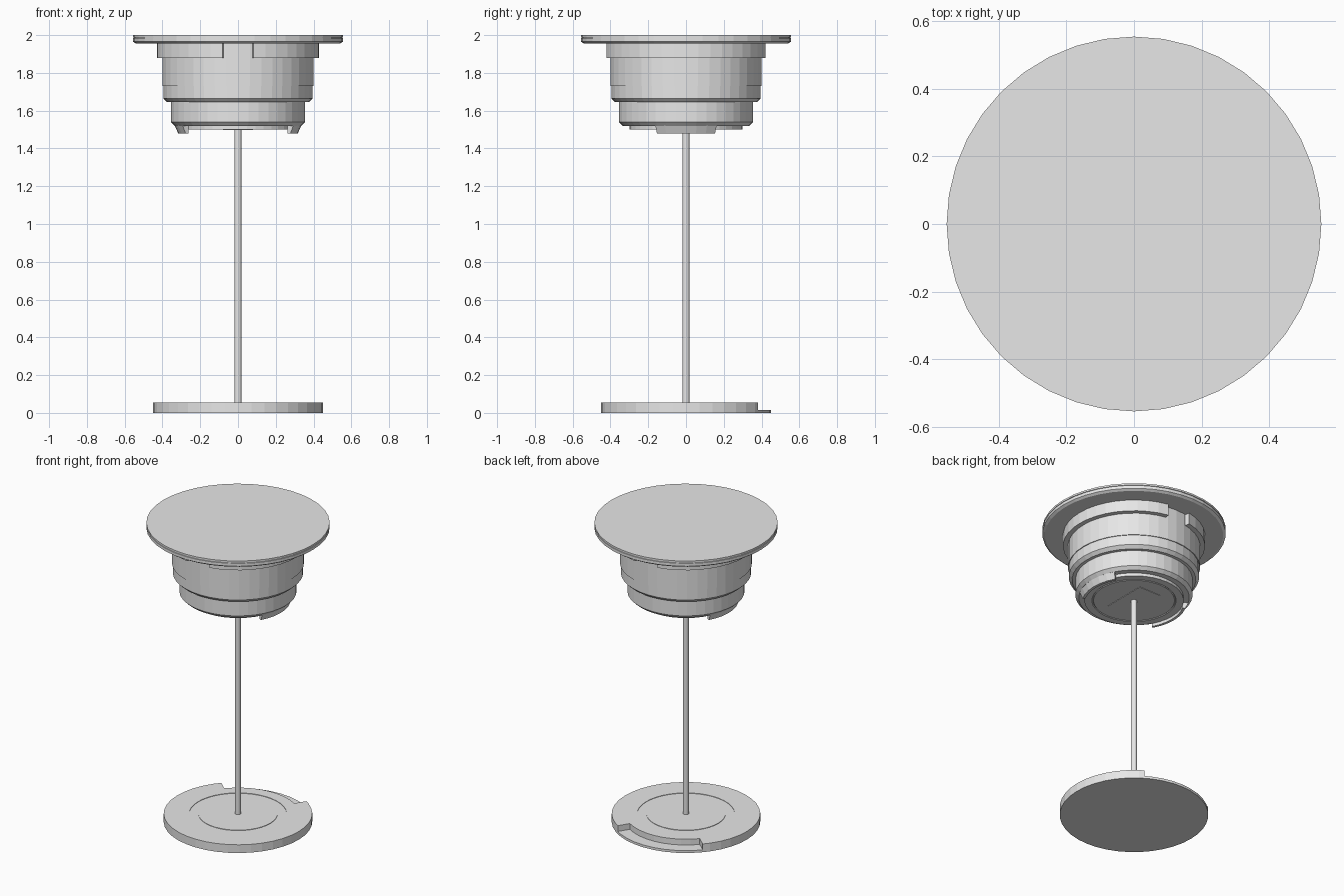
import bpy, bmesh
from math import cos, sin, radians

SIDES = 40

cube = bpy.data.objects.get("Cube")
if cube:
    bpy.data.objects.remove(cube, do_unlink=True)

grey = bpy.data.materials.new("light grey")
grey.use_nodes = True
grey.diffuse_color = (0.8, 0.8, 0.8, 1)
grey.node_tree.nodes["Principled BSDF"].inputs["Base Color"].default_value = (0.8, 0.8, 0.8, 1)


def finish(name, bm):
    bmesh.ops.remove_doubles(bm, verts=bm.verts, dist=1e-5)
    bmesh.ops.recalc_face_normals(bm, faces=bm.faces)
    mesh = bpy.data.meshes.new(name)
    bm.to_mesh(mesh)
    bm.free()
    mesh.materials.append(grey)
    obj = bpy.data.objects.new(name, mesh)
    bpy.context.collection.objects.link(obj)
    return obj


def lathe(name, profile, sides=SIDES):
    """Turn an open (radius, z) profile into a capped solid."""
    bm = bmesh.new()
    rings = [[bm.verts.new((r * cos(radians(360 * i / sides)), r * sin(radians(360 * i / sides)), z))
              for i in range(sides)] for r, z in profile]
    for low, high in zip(rings, rings[1:]):
        for i in range(sides):
            j = (i + 1) % sides
            bm.faces.new((low[i], low[j], high[j], high[i]))
    bm.faces.new(rings[0])
    bm.faces.new(rings[-1])
    return finish(name, bm)


def sector(name, section, start, end):
    """Sweep a closed (radius, z) section through an arc in degrees."""
    bm = bmesh.new()
    steps = max(4, round((end - start) / 360 * SIDES))
    angles = [radians(start + (end - start) * i / steps) for i in range(steps + 1)]
    rings = [[bm.verts.new((r * cos(a), r * sin(a), z)) for r, z in section] for a in angles]
    n = len(section)
    for one, two in zip(rings, rings[1:]):
        for i in range(n):
            j = (i + 1) % n
            bm.faces.new((one[i], one[j], two[j], two[i]))
    bm.faces.new(rings[0])
    bm.faces.new(rings[-1])
    return finish(name, bm)


def block(r0, r1, z0, z1):
    return [(r0, z0), (r1, z0), (r1, z1), (r0, z1)]


# Wide lid with a fine seam near its top
lathe("top_lid", [(0.54, 1.955), (0.555, 1.965), (0.555, 1.984),
                  (0.551, 1.985), (0.551, 1.987), (0.555, 1.988), (0.555, 2.0)])

# Stepped head under the lid
lathe("stepped_head", [(0.335, 1.52), (0.355, 1.54), (0.355, 1.645), (0.375, 1.645),
                       (0.395, 1.665), (0.395, 1.73), (0.4, 1.73), (0.4, 1.96)])

# Collar under the lid in two halves, with gaps at front and back
for name, start in (("left_collar", -79), ("right_collar", 101)):
    sector(name, block(0.39, 0.43, 1.88, 1.96), start, start + 158)

# Underside disc with a ring groove, and a thin rectangular plate
lathe("underside_disc", [(0.245, 1.5), (0.25, 1.504), (0.255, 1.5), (0.3, 1.5), (0.3, 1.53)])
bm = bmesh.new()
bmesh.ops.create_cube(bm, size=1)
bmesh.ops.scale(bm, vec=(0.16, 0.3, 0.006), verts=bm.verts)
bmesh.ops.translate(bm, vec=(0, 0, 1.5), verts=bm.verts)
finish("underside_plate", bm)

# Curved locking lugs at the sides of the underside
for name, middle in (("left_lug", 0), ("right_lug", 180)):
    sector(name, [(0.3, 1.48), (0.317, 1.48), (0.337, 1.525), (0.3, 1.525)], middle - 29, middle + 29)

# Slim rod
lathe("rod", [(0.018, 0.02), (0.018, 1.52)], 16)

# Base: thin lower disc, and a thicker upper disc with a shallow ring and a notch at the back
lathe("lower_base", [(0.45, 0), (0.45, 0.016)])
base = lathe("upper_base", [(0.45, 0.016), (0.45, 0.055), (0.295, 0.055), (0.295, 0.052),
                            (0.24, 0.052), (0.24, 0.055)])
cutter = sector("notch_cutter", block(0.37, 0.52, 0.005, 0.1), 58, 138)
cutter.hide_render = True
cutter.hide_set(True)
notch = base.modifiers.new("notch", 'BOOLEAN')
notch.operation = 'DIFFERENCE'
notch.solver = 'EXACT'
notch.object = cutter
bpy.context.view_layer.objects.active = base
bpy.ops.object.modifier_apply(modifier=notch.name)
bpy.data.objects.remove(cutter, do_unlink=True)
